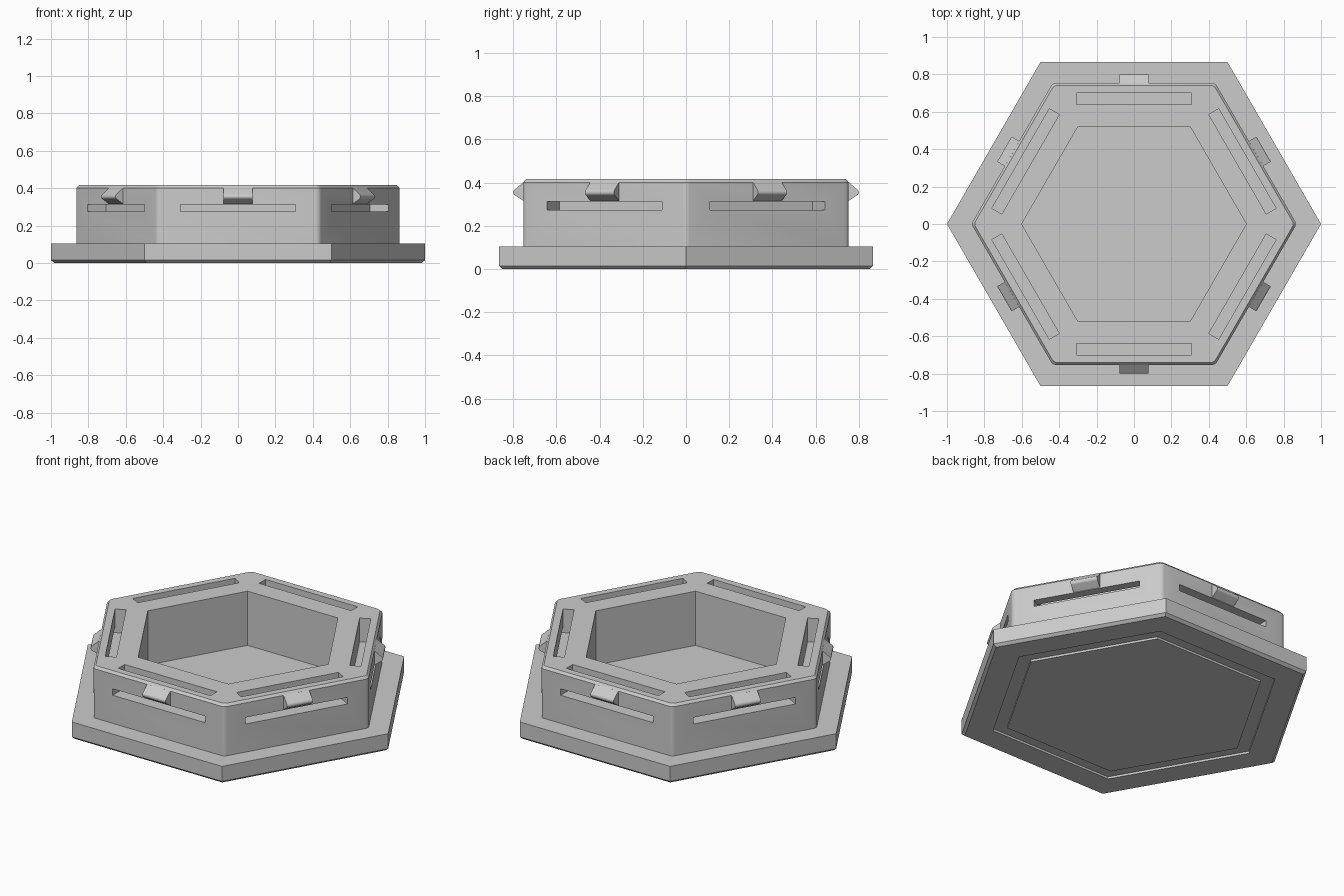
import bpy, bmesh, math
from mathutils import Matrix

cube = bpy.data.objects.get("Cube")
if cube:
    bpy.data.objects.remove(cube, do_unlink=True)

grey = bpy.data.materials.new("plain grey")
grey.use_nodes = True
COLOUR = (0.6, 0.6, 0.6, 1)
grey.diffuse_color = COLOUR
grey.node_tree.nodes["Principled BSDF"].inputs["Base Color"].default_value = COLOUR

COS30 = math.cos(math.radians(30))


def make_object(name, bm):
    bmesh.ops.recalc_face_normals(bm, faces=bm.faces[:])
    mesh = bpy.data.meshes.new(name)
    bm.to_mesh(mesh)
    bm.free()
    mesh.materials.append(grey)
    obj = bpy.data.objects.new(name, mesh)
    bpy.context.collection.objects.link(obj)
    return obj


def hex_solid(rings, fillet=0):
    """Stack of hexagons given as (distance to flat side, z), closed by caps."""
    bm = bmesh.new()
    loops = []
    for flat, z in rings:
        r = flat / COS30
        angles = [math.radians(60 * i) for i in range(6)]
        loops.append([bm.verts.new((r * math.cos(a), r * math.sin(a), z)) for a in angles])
    for low, high in zip(loops, loops[1:]):
        for i in range(6):
            j = (i + 1) % 6
            bm.faces.new((low[i], low[j], high[j], high[i]))
    bm.faces.new(loops[0])
    bm.faces.new(loops[-1])
    if fillet:
        corners = [e for e in bm.edges if abs(e.verts[0].co.z - e.verts[1].co.z) > 1e-4]
        bmesh.ops.bevel(bm, geom=corners, offset=fillet, segments=4,
                        profile=0.5, affect='EDGES')
    return bm


def around_sides(profile, half_width):
    """Extrude a (distance, z) profile along each of the six sides."""
    bm = bmesh.new()
    for k in range(6):
        turn = Matrix.Rotation(math.radians(30 + 60 * k), 3, 'Z')
        ends = []
        for t in (-half_width, half_width):
            ends.append([bm.verts.new(turn @ Matrix.Translation((r, t, z)).translation)
                         for r, z in profile])
        a, b = ends
        bm.faces.new(a)
        bm.faces.new(b)
        for i in range(len(profile)):
            j = (i + 1) % len(profile)
            bm.faces.new((a[i], a[j], b[j], b[i]))
    return bm


def combine(target, tool, operation):
    mod = target.modifiers.new(operation, 'BOOLEAN')
    mod.operation = operation
    mod.solver = 'EXACT'
    mod.object = tool
    bpy.context.view_layer.objects.active = target
    bpy.ops.object.modifier_apply(modifier=mod.name)
    bpy.data.objects.remove(tool, do_unlink=True)


# Flanged base with chamfered underside, and the raised body fused to it
tray = make_object("hexagonal_tray", hex_solid([(0.85, 0), (0.866, 0.015), (0.866, 0.105)]))
body = make_object("body", hex_solid([(0.753, 0.05), (0.753, 0.402), (0.741, 0.416)], 0.017))
combine(tray, body, 'UNION')

# Central well
well = make_object("well_cutter", hex_solid([(0.52, 0.09), (0.52, 0.6)]))
combine(tray, well, 'DIFFERENCE')

# L-shaped slots that free a flexible tab on each side
slot_profile = [(0.639, 0.274), (0.85, 0.274), (0.85, 0.313),
                (0.70, 0.313), (0.70, 0.6), (0.639, 0.6)]
slots = make_object("slot_cutter", around_sides(slot_profile, 0.307))
combine(tray, slots, 'DIFFERENCE')

# Shallow hexagonal groove under the base
groove = make_object("groove_cutter", hex_solid([(0.708, -0.1), (0.708, 0.013)]))
island = make_object("groove_island", hex_solid([(0.636, -0.2), (0.636, 0.1)]))
combine(groove, island, 'DIFFERENCE')
combine(tray, groove, 'DIFFERENCE')

# Snap catches: sloped top, rounded nose, sloped underside
nose = [(0.784 + 0.016 * math.cos(a), 0.355 + 0.016 * math.sin(a))
        for a in (math.radians(d) for d in range(-60, 61, 15))]
catch_profile = [(0.735, 0.316), (0.753, 0.316)] + nose + [(0.753, 0.402), (0.735, 0.402)]
catches = make_object("snap_catches", around_sides(catch_profile, 0.077))

for obj in (tray, catches):
    bpy.ops.object.select_all(action='DESELECT')
    obj.select_set(True)
    bpy.context.view_layer.objects.active = obj
    bpy.ops.object.shade_smooth_by_angle(angle=math.radians(25))
